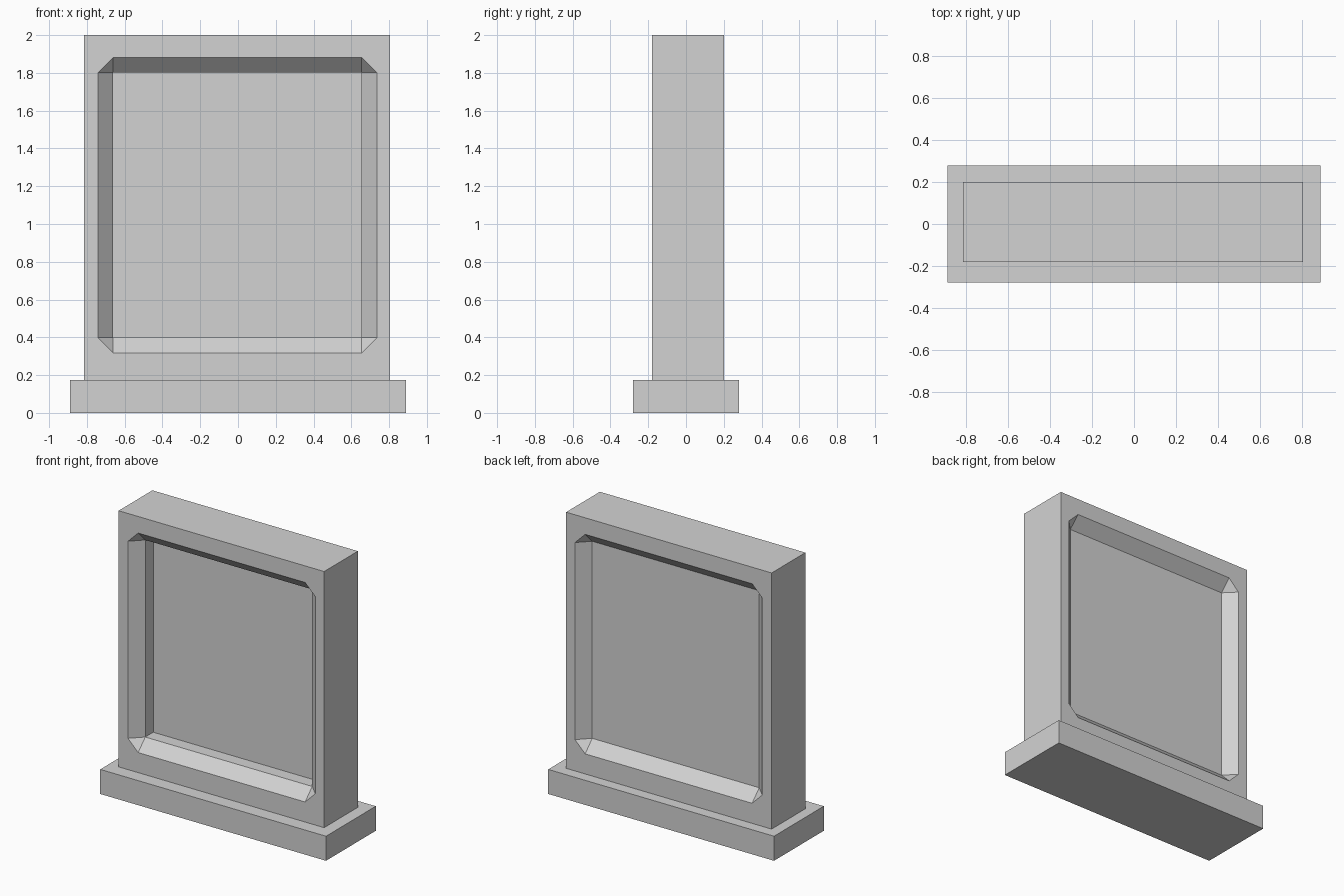
import bpy
import bmesh

old = bpy.data.objects.get("Cube")
if old:
    bpy.data.objects.remove(old, do_unlink=True)

# One plain grey for everything
grey = bpy.data.materials.new("light grey")
grey.use_nodes = True
GREY = (0.65, 0.65, 0.65, 1)
grey.diffuse_color = GREY
grey.node_tree.nodes["Principled BSDF"].inputs["Base Color"].default_value = GREY

RING = [(-1, -1), (1, -1), (1, 1), (-1, 1)]   # corner signs in x, z


def finish(bm, name):
    bmesh.ops.recalc_face_normals(bm, faces=bm.faces)
    mesh = bpy.data.meshes.new(name)
    bm.to_mesh(mesh)
    bm.free()
    mesh.materials.append(grey)
    obj = bpy.data.objects.new(name, mesh)
    bpy.context.collection.objects.link(obj)
    return obj


def rect(bm, cx, cz, hx, hz, y):
    return [bm.verts.new((cx + sx * hx, y, cz + sz * hz)) for sx, sz in RING]


def bridge(bm, a, b):
    for i in range(4):
        j = (i + 1) % 4
        bm.faces.new((a[i], a[j], b[j], b[i]))


# Plinth
bm = bmesh.new()
bmesh.ops.create_cube(bm, size=1)
for v in bm.verts:
    v.co = (v.co.x * 1.78, v.co.y * 0.56, (v.co.z + 0.5) * 0.175)
finish(bm, "plinth")

# Upright slab with a chamfered recess on each broad side
BOTTOM, TOP = 0.175, 2.0
CX, HALF_X = -0.005, 0.81
PANEL_X, PANEL_Z = -0.003, 1.1
INNER_X, INNER_Z, CHAMFER = 0.658, 0.702, 0.08


def recessed_side(bm, y, inward, straight):
    """Broad face, clipped-corner opening, sloped rim, then the sunk panel."""
    outer = rect(bm, CX, (TOP + BOTTOM) / 2, HALF_X, (TOP - BOTTOM) / 2, y)
    wide = rect(bm, PANEL_X, PANEL_Z, INNER_X + CHAMFER, INNER_Z, y)
    tall = rect(bm, PANEL_X, PANEL_Z, INNER_X, INNER_Z + CHAMFER, y)
    floor = rect(bm, PANEL_X, PANEL_Z, INNER_X, INNER_Z, y + inward * CHAMFER)
    for i in range(4):
        j = (i + 1) % 4
        lip = tall if i % 2 == 0 else wide
        bm.faces.new((outer[i], outer[j], lip[j], lip[i]))
        bm.faces.new((lip[i], lip[j], floor[j], floor[i]))
        bm.faces.new((outer[i], tall[i], wide[i]))
        bm.faces.new((floor[i], tall[i], wide[i]))
    if straight:
        deep = rect(bm, PANEL_X, PANEL_Z, INNER_X, INNER_Z,
                    y + inward * (CHAMFER + straight))
        bridge(bm, floor, deep)
        floor = deep
    bm.faces.new(floor)
    return outer


bm = bmesh.new()
front = recessed_side(bm, -0.18, 1, 0.09)
back = recessed_side(bm, 0.20, -1, 0)
bridge(bm, front, back)
finish(bm, "recessed_slab")
